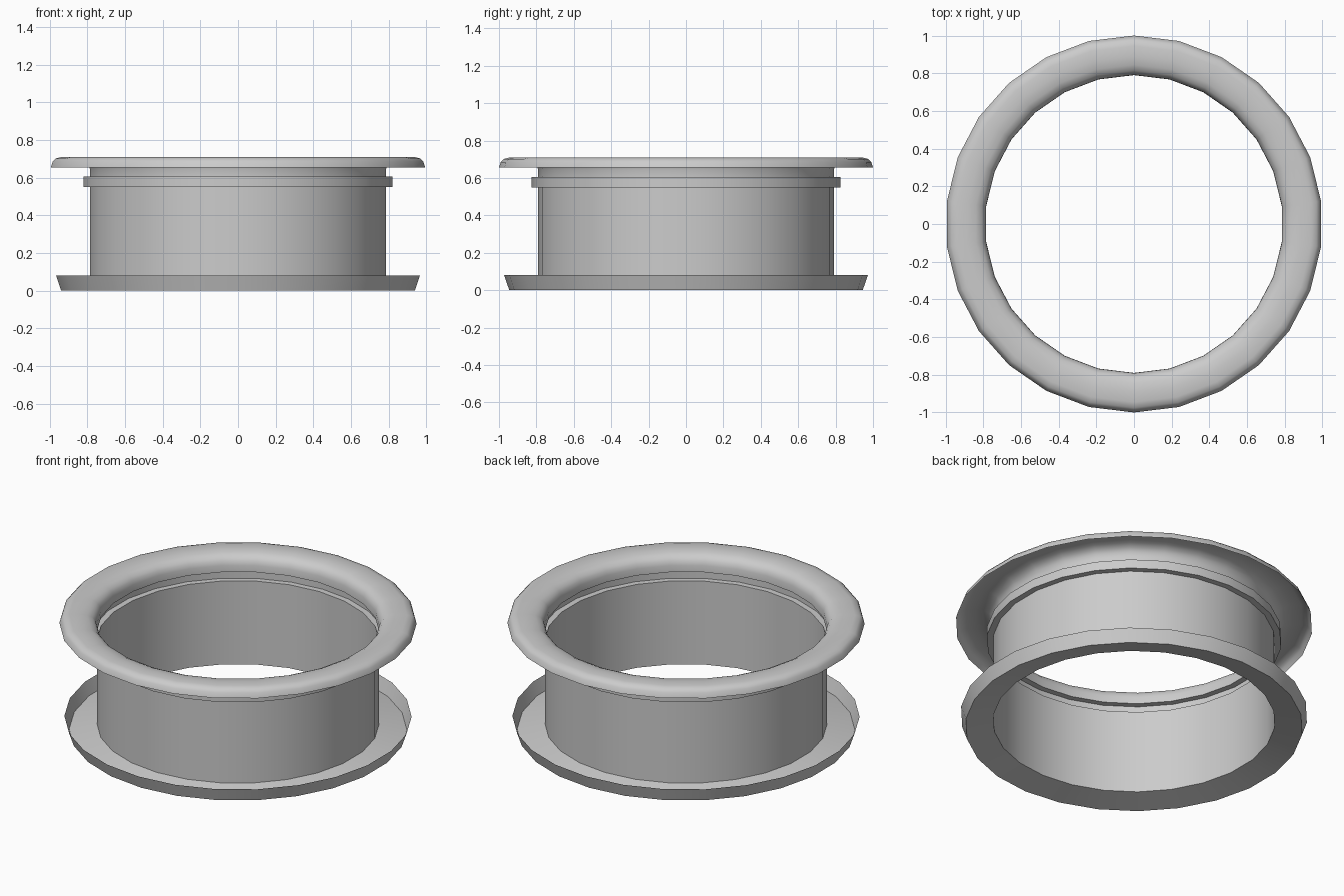
import bpy
import math

if "Cube" in bpy.data.objects:
    bpy.data.objects.remove(bpy.data.objects["Cube"])

SIDES = 26


def lathe(name, profile):
    """Spin an open (radius, z) profile around z into a thin sheet."""
    verts, faces = [], []
    n = len(profile)
    for i in range(SIDES):
        a = math.pi / 2 + 2 * math.pi * i / SIDES
        verts += [(r * math.cos(a), r * math.sin(a), z) for r, z in profile]
        k = (i + 1) % SIDES
        faces += [(i * n + j, k * n + j, k * n + j + 1, i * n + j + 1)
                  for j in range(n - 1)]
    mesh = bpy.data.meshes.new(name)
    mesh.from_pydata(verts, [], faces)
    obj = bpy.data.objects.new(name, mesh)
    bpy.context.collection.objects.link(obj)
    bpy.ops.object.select_all(action='DESELECT')
    obj.select_set(True)
    bpy.context.view_layer.objects.active = obj
    bpy.ops.object.shade_smooth_by_angle(angle=math.radians(35))
    return obj


# Dished lower flange: shallow cone floor with a flared outer lip
lathe("lower_flange", [(0.972, 0.08), (0.945, 0.0), (0.79, 0.035)][::-1])

# Straight cylindrical wall
lathe("barrel", [(0.79, 0.035), (0.79, 0.55)])

# Raised band, hollow on the inside
lathe("raised_band", [(0.79, 0.55), (0.826, 0.55), (0.826, 0.605), (0.79, 0.605)])

# Rolled upper rim, open underneath
lathe("upper_rim", [(0.79, 0.605), (0.791, 0.645), (0.799, 0.67), (0.815, 0.69),
                    (0.845, 0.704), (0.89, 0.71), (0.945, 0.709), (0.975, 0.702),
                    (0.991, 0.685), (1.0, 0.655)])
